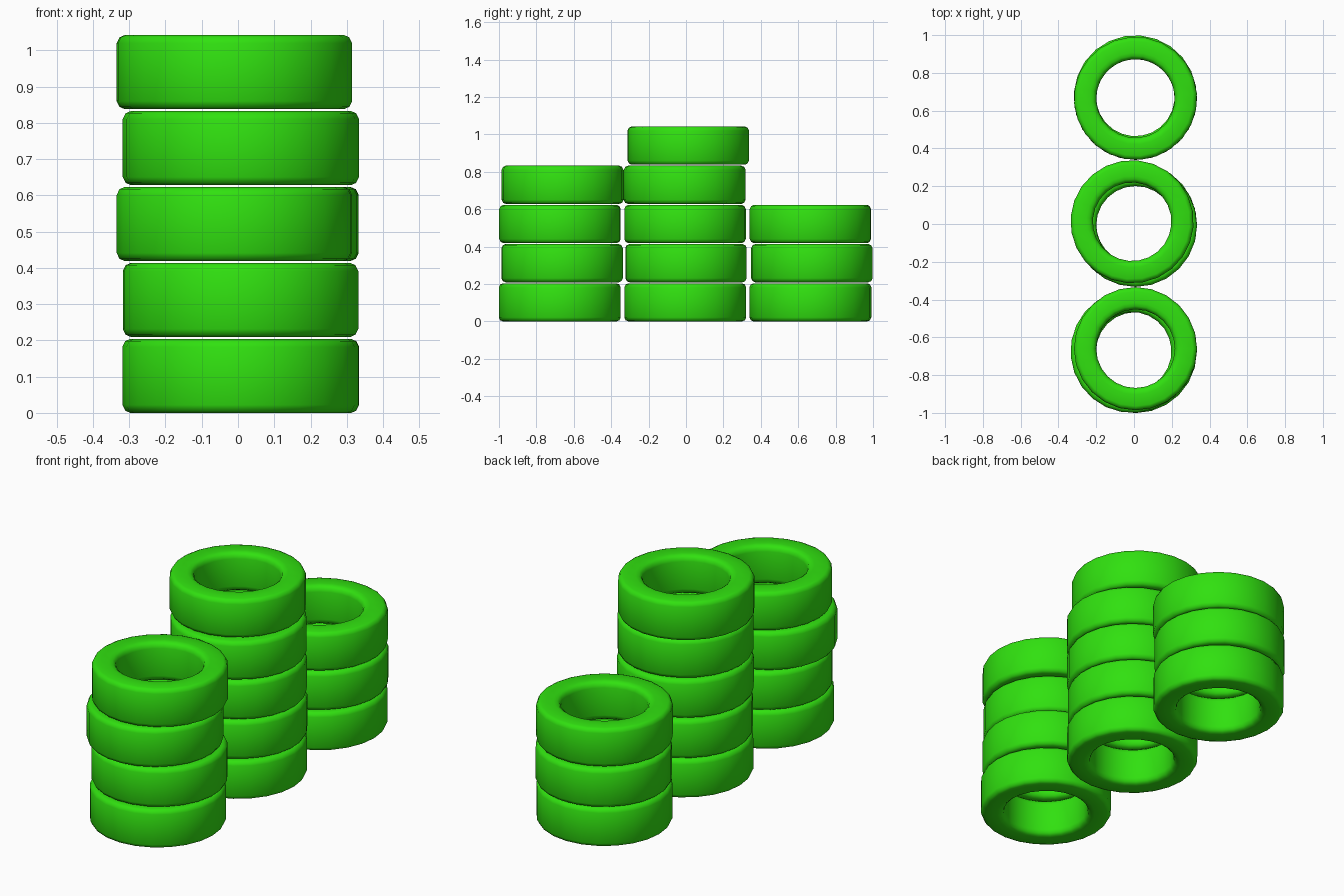
import bpy
import bmesh
import math
from mathutils import Matrix, Vector

cube = bpy.data.objects.get("Cube")
if cube:
    bpy.data.objects.remove(cube, do_unlink=True)

OUTER, INNER, HEIGHT, PITCH = 0.326, 0.208, 0.204, 0.2095
SEGMENTS = 24

green = bpy.data.materials.new("bright green rubber")
green.use_nodes = True
colour = (0.03, 0.75, 0.005, 1.0)
green.diffuse_color = colour
green.node_tree.nodes["Principled BSDF"].inputs["Base Color"].default_value = colour


def tyre_mesh():
    """Lathe a tyre section with softened shoulders and a rounded inner lip."""
    half = [(INNER, 0.03), (INNER + 0.005, 0.012), (INNER + 0.018, 0.002),
            (INNER + 0.035, 0), (OUTER - 0.022, 0), (OUTER - 0.008, 0.006),
            (OUTER, 0.022)]
    section = half + [(r, HEIGHT - z) for r, z in reversed(half)]
    bm = bmesh.new()
    verts = [bm.verts.new((r, 0, z)) for r, z in section]
    edges = [bm.edges.new((v, verts[(i + 1) % len(verts)])) for i, v in enumerate(verts)]
    bmesh.ops.spin(bm, geom=verts + edges, cent=(0, 0, 0), axis=(0, 0, 1),
                   angle=math.tau, steps=SEGMENTS, use_merge=False)
    bmesh.ops.remove_doubles(bm, verts=bm.verts, dist=0.0005)
    bmesh.ops.recalc_face_normals(bm, faces=bm.faces)
    for face in bm.faces:
        face.smooth = True
    mesh = bpy.data.meshes.new("tyre")
    bm.to_mesh(mesh)
    bm.free()
    mesh.materials.append(green)
    return mesh


# Slightly uneven tyre centres in each stack, listed from the ground up
stacks = {
    "front": [(0.007, -0.675), (0.007, -0.662), (-0.01, -0.674), (0.008, -0.66)],
    "middle": [(0.008, -0.004), (0.007, 0.0), (0.007, -0.005), (0.008, -0.007), (-0.01, 0.012)],
    "back": [(0.008, 0.665), (0.007, 0.673), (0.008, 0.665)],
}

mesh = tyre_mesh()
for stack, centres in stacks.items():
    for level, (x, y) in enumerate(centres):
        tyre = bpy.data.objects.new(f"{stack}_tyre_{level + 1}", mesh)
        tyre.matrix_world = (Matrix.Translation(Vector((x, y, level * PITCH)))
                             @ Matrix.Rotation(math.radians(level * 40), 4, "Z"))
        bpy.context.collection.objects.link(tyre)
